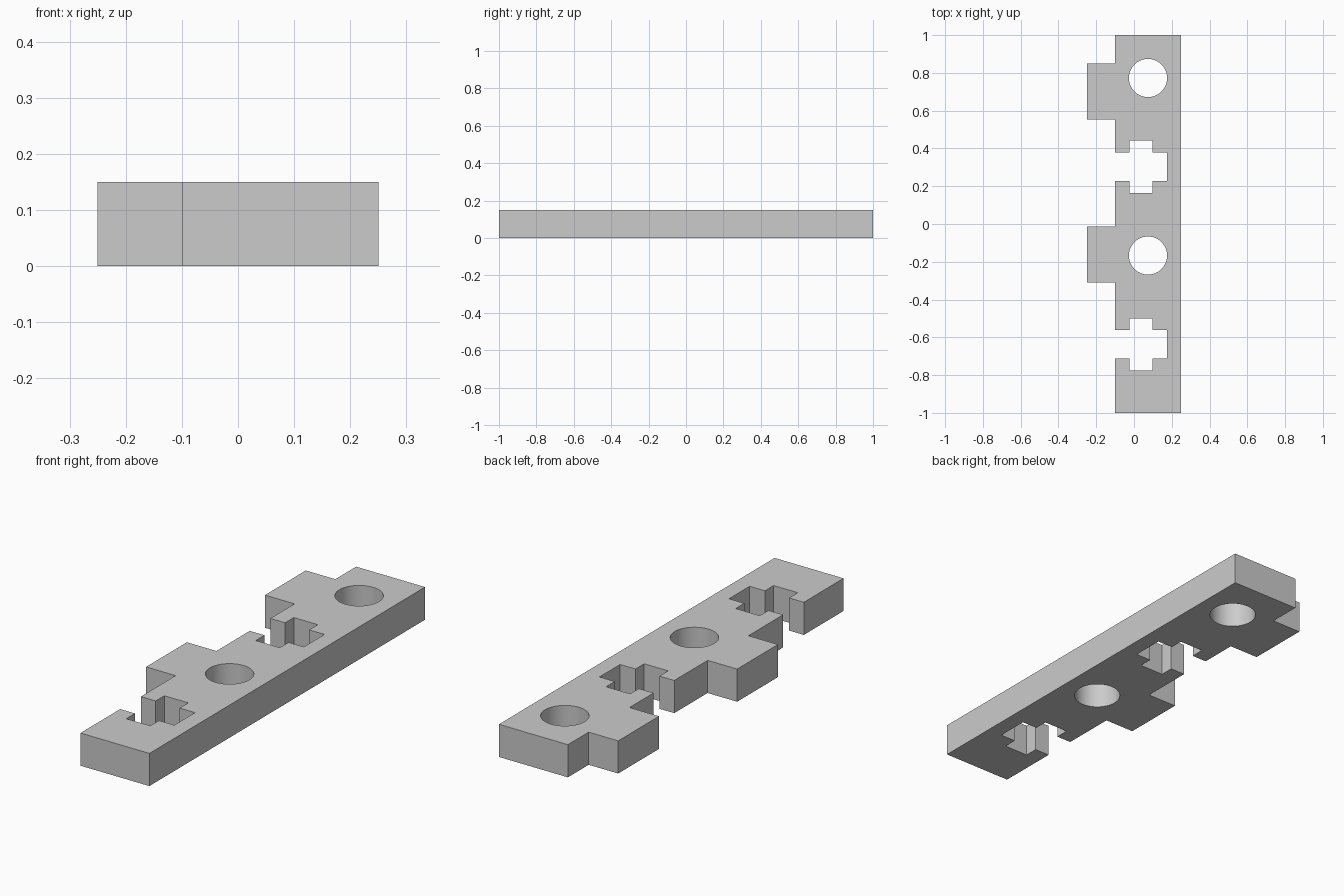
import bpy
import bmesh
import math

THICK = 0.15
EDGE, BACK, TAB = -0.10, 0.25, -0.25      # notched edge, straight edge, tab ends

cube = bpy.data.objects.get("Cube")
if cube:
    bpy.data.objects.remove(cube, do_unlink=True)

grey = bpy.data.materials.new("plain grey")
grey.use_nodes = True
colour = (0.6, 0.6, 0.6, 1)
grey.diffuse_color = colour
grey.node_tree.nodes["Principled BSDF"].inputs["Base Color"].default_value = colour


def tab(y, half=0.148):
    """Outline of a square tab, running towards +y."""
    return [(EDGE, y - half), (TAB, y - half), (TAB, y + half), (EDGE, y + half)]


def slot(y, neck=0.075, arm=0.138, inner=-0.025, outer=0.097, end=0.175):
    """Outline of a cross-shaped slot, running towards +y."""
    lower = [(EDGE, -neck), (inner, -neck), (inner, -arm),
             (outer, -arm), (outer, -neck), (end, -neck)]
    upper = [(x, -dy) for x, dy in reversed(lower)]
    return [(x, y + dy) for x, dy in lower + upper]


# Plate: notched outline extruded upwards
outline = [(BACK, 1), (BACK, -1), (EDGE, -1)]
outline += slot(-0.637) + tab(-0.162) + slot(0.303) + tab(0.701)
outline += [(EDGE, 1)]
bm = bmesh.new()
face = bm.faces.new([bm.verts.new((x, y, 0)) for x, y in outline])
top = bmesh.ops.extrude_face_region(bm, geom=[face])["geom"]
bmesh.ops.translate(bm, vec=(0, 0, THICK),
                    verts=[g for g in top if isinstance(g, bmesh.types.BMVert)])
bmesh.ops.recalc_face_normals(bm, faces=bm.faces)
mesh = bpy.data.meshes.new("notched_plate")
bm.to_mesh(mesh)
bm.free()
mesh.materials.append(grey)
plate = bpy.data.objects.new("notched_plate", mesh)
bpy.context.collection.objects.link(plate)

# Round through holes
cutters = []
for y in (0.773, -0.167):
    bpy.ops.mesh.primitive_cylinder_add(vertices=64, radius=0.101, depth=THICK * 3,
                                        location=(0.074, y, THICK / 2))
    cutter = bpy.context.object
    cutter.name = "hole_cutter"
    cutter.hide_render = True
    cutter.data.materials.append(grey)
    cutters.append(cutter)
    cut = plate.modifiers.new("round hole", "BOOLEAN")
    cut.operation = "DIFFERENCE"
    cut.solver = "EXACT"
    cut.object = cutter

# Apply the holes, then smooth their walls and keep the edges sharp
bpy.ops.object.select_all(action="DESELECT")
plate.select_set(True)
bpy.context.view_layer.objects.active = plate
for modifier in list(plate.modifiers):
    bpy.ops.object.modifier_apply(modifier=modifier.name)
for cutter in cutters:
    bpy.data.objects.remove(cutter, do_unlink=True)
bpy.ops.object.shade_smooth_by_angle(angle=math.radians(30))
